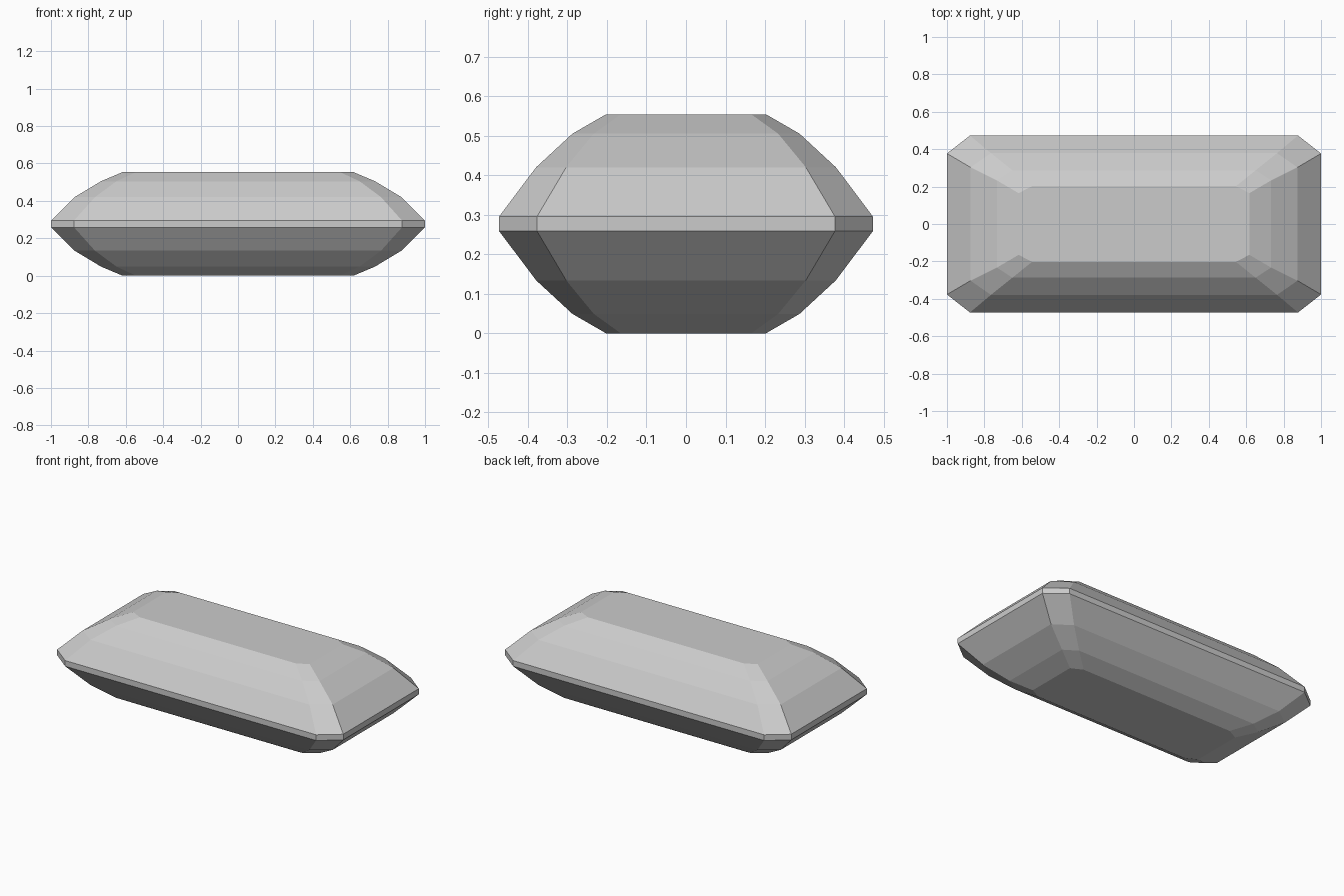
import bpy, bmesh

cube = bpy.data.objects.get("Cube")
if cube:
    bpy.data.objects.remove(cube, do_unlink=True)

mat = bpy.data.materials.new("pale_grey")
mat.use_nodes = True
colour = (0.6, 0.6, 0.6, 1)
mat.diffuse_color = colour
mat.node_tree.nodes["Principled BSDF"].inputs["Base Color"].default_value = colour

# Half profile of the step cut: height from the middle, half length, half width,
# start of the corner cut along the long and the short side
steps = [(0.018, 1.0, 0.473, 0.877, 0.377),
         (0.143, 0.874, 0.379, 0.765, 0.303),
         (0.228, 0.733, 0.287, 0.65, 0.233),
         (0.277, 0.617, 0.202, 0.545, 0.165)]
mid = 0.277
levels = [(mid - s[0], *s[1:]) for s in reversed(steps)]
levels += [(mid + s[0], *s[1:]) for s in steps]


def octagon(bm, z, hx, hy, cx, cy):
    """Rectangle with cut corners, counter-clockwise."""
    pts = []
    for sx, sy in ((1, 1), (-1, 1), (-1, -1), (1, -1)):
        pair = [(sx * hx, sy * cy), (sx * cx, sy * hy)]
        pts += pair if sx * sy > 0 else pair[::-1]
    return [bm.verts.new((x, y, z)) for x, y in pts]


# Cut stone: stacked octagons joined by flat facets
bm = bmesh.new()
rings = [octagon(bm, *level) for level in levels]
for low, high in zip(rings, rings[1:]):
    for i in range(8):
        j = (i + 1) % 8
        bm.faces.new((low[i], low[j], high[j], high[i]))
bm.faces.new(rings[0][::-1])
bm.faces.new(rings[-1])
bmesh.ops.recalc_face_normals(bm, faces=bm.faces)

mesh = bpy.data.meshes.new("cut_gemstone")
bm.to_mesh(mesh)
bm.free()
mesh.materials.append(mat)
gem = bpy.data.objects.new("cut_gemstone", mesh)
bpy.context.collection.objects.link(gem)
